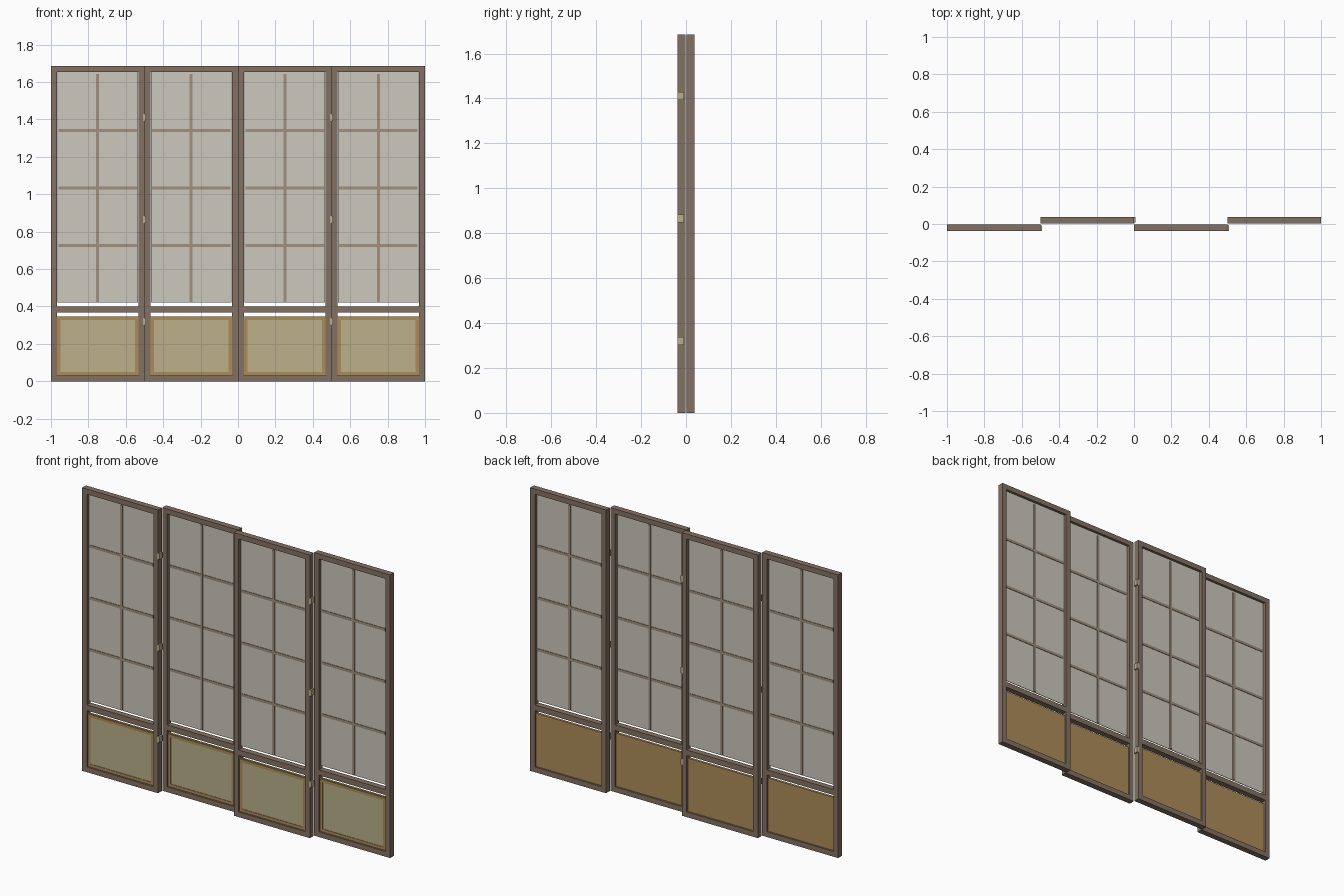
import bpy

if "Cube" in bpy.data.objects:
    bpy.data.objects.remove(bpy.data.objects["Cube"])

W, H, T = 0.5, 1.685, 0.035      # panel width, height, thickness
R = 0.031                        # frame bar width


def mat(name, col):
    m = bpy.data.materials.new(name)
    m.diffuse_color = (*col, 1)
    m.use_nodes = True
    m.node_tree.nodes["Principled BSDF"].inputs["Base Color"].default_value = m.diffuse_color
    return m


WOOD = mat("dark_wood", (0.23, 0.165, 0.125))
BAR = mat("lattice_wood", (0.36, 0.28, 0.21))
PAPER = mat("paper", (0.60, 0.58, 0.51))
BOARD = mat("board_wood", (0.42, 0.26, 0.10))
FIELD = mat("pale_field", (0.50, 0.44, 0.26))
BRASS = mat("hinge_metal", (0.50, 0.43, 0.27))


def boxes(name, spans, material):
    """One object from boxes given as (x0, x1, y0, y1, z0, z1)."""
    verts, faces = [], []
    for x0, x1, y0, y1, z0, z1 in spans:
        b = len(verts)
        verts += [(x, y, z) for x in (x0, x1) for y in (y0, y1) for z in (z0, z1)]
        faces += [[b + i for i in f] for f in ((0, 1, 3, 2), (4, 6, 7, 5), (0, 4, 5, 1),
                                               (2, 3, 7, 6), (0, 2, 6, 4), (1, 5, 7, 3))]
    me = bpy.data.meshes.new(name)
    me.from_pydata(verts, [], faces)
    me.materials.append(material)
    ob = bpy.data.objects.new(name, me)
    bpy.context.collection.objects.link(ob)
    return ob


def ring(x, z0, z1, w, y0, y1):
    """Four bars forming a rectangular border of half width x."""
    return [(-x, -x + w, y0, y1, z0, z1), (x - w, x, y0, y1, z0, z1),
            (-x + w, x - w, y0, y1, z0, z0 + w), (-x + w, x - w, y0, y1, z1 - w, z1)]


h, t = W / 2, T / 2
for i in range(4):
    side = -1 if i % 2 == 0 else 1
    parts = []
    # outer frame with middle rail
    parts.append(boxes(f"frame_{i}", ring(h, 0, H, R, -t, t)
                       + [(-h + R, h - R, -t, t, 0.367, 0.40)], WOOD))
    # paper screen, with a narrow gap above the middle rail
    parts.append(boxes(f"paper_{i}", [(-0.215, 0.215, -0.002, 0.002, 0.42, H - R)], PAPER))
    # lattice: one upright and three crossbars
    parts.append(boxes(f"lattice_{i}", [(-0.008, 0.008, -0.006, 0.006, 0.425, 1.642)]
                       + [(-0.209, 0.209, -0.005, 0.005, z - 0.008, z + 0.008)
                          for z in (0.725, 1.033, 1.342)], BAR))
    # lower board, front moulding and pale field
    parts.append(boxes(f"lower_board_{i}", [(-0.219, 0.219, -0.005, 0.007, R, 0.347)], BOARD))
    parts.append(boxes(f"board_moulding_{i}", ring(0.217, 0.033, 0.345, 0.017, -0.011, -0.005), BOARD))
    parts.append(boxes(f"pale_field_{i}", [(-0.2, 0.2, -0.008, -0.005, 0.05, 0.328)], FIELD))
    # hinge plates on the joining edge
    if i < 3:
        y = sorted((side * 0.018, -side * 0.011))
        parts.append(boxes(f"hinges_{i}", [(h - 0.007, h + 0.009, *y, z - 0.018, z + 0.018)
                                           for z in (0.32, 0.865, 1.41)], BRASS))
    for ob in parts:
        ob.location = (-0.75 + W * i, side * 0.02, 0)
